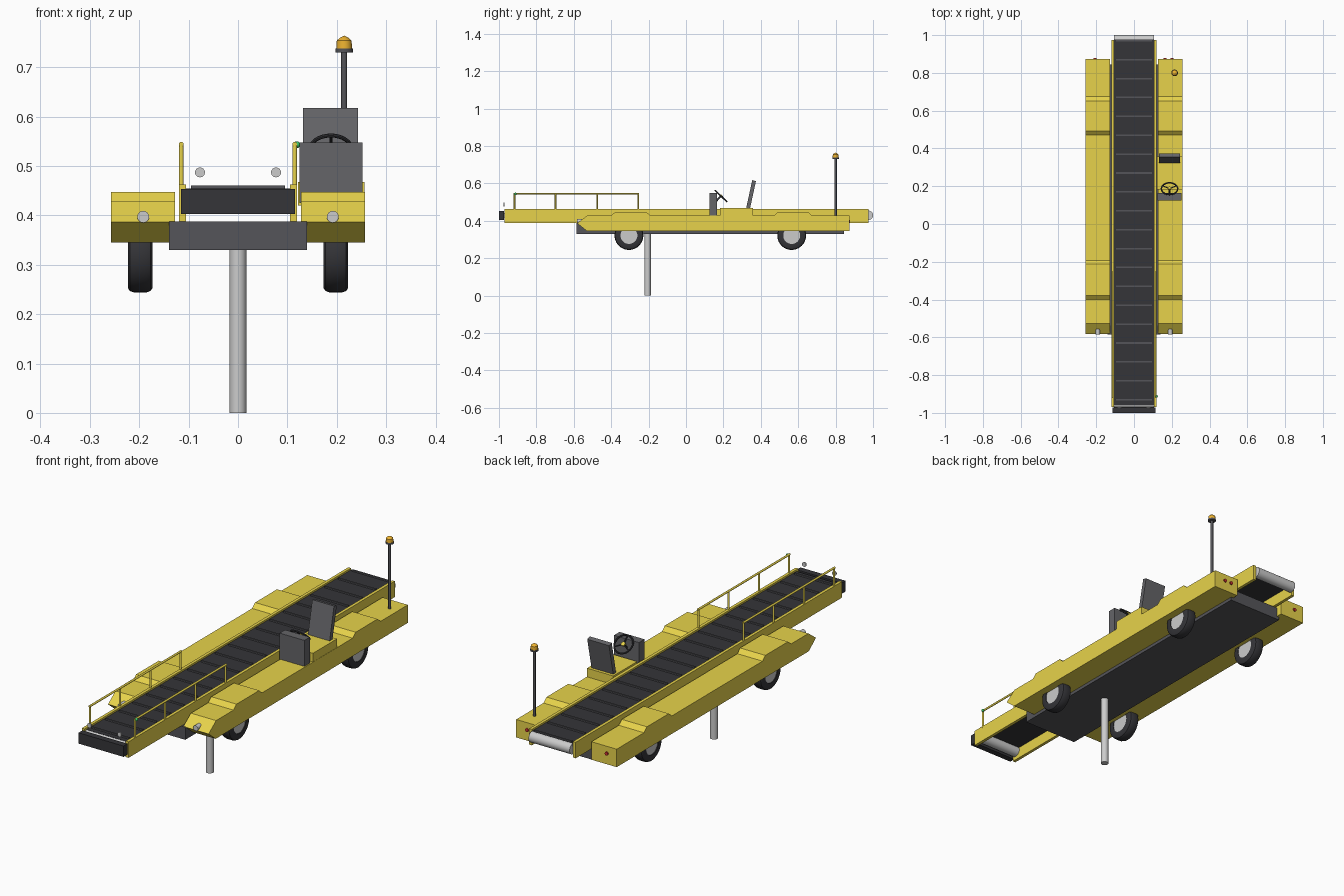
import bpy, bmesh, math
from mathutils import Vector, Matrix

if "Cube" in bpy.data.objects:
    bpy.data.objects.remove(bpy.data.objects["Cube"])


def mat(name, rgb):
    m = bpy.data.materials.new(name)
    m.diffuse_color = (*rgb, 1)
    m.use_nodes = True
    m.node_tree.nodes["Principled BSDF"].inputs["Base Color"].default_value = m.diffuse_color
    return m


YELLOW = mat("yellow_paint", (0.80, 0.65, 0.07))
BLACK = mat("rubber_black", (0.035, 0.035, 0.04))
DARK = mat("chassis_dark", (0.09, 0.09, 0.10))
SLATE = mat("cab_grey", (0.13, 0.13, 0.14))
AMBER = mat("amber", (0.85, 0.45, 0.03))
RED = mat("red_lens", (0.6, 0.03, 0.03))
GREEN = mat("green_lens", (0.05, 0.6, 0.15))
WHITE = mat("white_lens", (0.8, 0.8, 0.78))


def finish(name, bm, m=None, smooth=False):
    bmesh.ops.recalc_face_normals(bm, faces=bm.faces)
    me = bpy.data.meshes.new(name)
    bm.to_mesh(me)
    bm.free()
    ob = bpy.data.objects.new(name, me)
    bpy.context.collection.objects.link(ob)
    if m:
        me.materials.append(m)
    if smooth:
        bpy.context.view_layer.objects.active = ob
        ob.select_set(True)
        bpy.ops.object.shade_smooth_by_angle(angle=math.radians(35))
        ob.select_set(False)
    return ob


def add_box(bm, x, y, z):
    size = Matrix.Diagonal((x[1] - x[0], y[1] - y[0], z[1] - z[0], 1))
    mid = Matrix.Translation((sum(x) / 2, sum(y) / 2, sum(z) / 2))
    bmesh.ops.create_cube(bm, size=1, matrix=mid @ size)


def box(name, x, y, z, m=None):
    bm = bmesh.new()
    add_box(bm, x, y, z)
    return finish(name, bm, m)


def add_rod(bm, a, b, r, seg=16):
    a, b = Vector(a), Vector(b)
    d = b - a
    rot = d.to_track_quat('Z', 'Y').to_matrix().to_4x4()
    bmesh.ops.create_cone(bm, cap_ends=True, segments=seg, radius1=r, radius2=r,
                          depth=d.length, matrix=Matrix.Translation((a + b) / 2) @ rot)


def rod(name, a, b, r, m=None, seg=24):
    bm = bmesh.new()
    add_rod(bm, a, b, r, seg)
    return finish(name, bm, m, True)


def prism(name, profile, x0, x1, m):
    """Extrude a (y, z) outline along x."""
    bm = bmesh.new()
    f = bm.faces.new([bm.verts.new((x0, y, z)) for y, z in profile])
    ext = bmesh.ops.extrude_face_region(bm, geom=[f])
    bmesh.ops.translate(bm, vec=(x1 - x0, 0, 0),
                        verts=[v for v in ext["geom"] if isinstance(v, bmesh.types.BMVert)])
    return finish(name, bm, m)


def lathe(name, profile, matrix, m=None, seg=32, closed=False):
    """Spin an (r, z) profile about z, then place it with the matrix."""
    bm = bmesh.new()
    vs = [bm.verts.new((r, 0, z)) for r, z in profile]
    es = [bm.edges.new(p) for p in zip(vs, vs[1:] + vs[:1] if closed else vs[1:])]
    bmesh.ops.spin(bm, geom=vs + es, cent=(0, 0, 0), axis=(0, 0, 1),
                   angle=math.tau, steps=seg, use_duplicate=False)
    bmesh.ops.remove_doubles(bm, verts=bm.verts, dist=1e-5)
    bm.transform(matrix)
    return finish(name, bm, m, True)


# central chassis and support leg
box("chassis", (-0.14, 0.14), (-0.585, 0.845), (0.33, 0.388), DARK)
rod("support_leg", (0, -0.205, 0), (0, -0.205, 0.335), 0.017, None, 32)

# side bodies with raised humps over the wheels
body = [(-0.53, 0.345), (-0.582, 0.387), (-0.527, 0.428),
        (-0.40, 0.428), (-0.378, 0.447), (-0.212, 0.447), (-0.192, 0.428),
        (0.47, 0.428), (0.492, 0.447), (0.652, 0.447), (0.674, 0.428),
        (0.873, 0.428), (0.873, 0.345)]
tyre = [(0.045, -0.025), (0.068, -0.025), (0.074, -0.021), (0.077, -0.013),
        (0.077, 0.013), (0.074, 0.021), (0.068, 0.025), (0.045, 0.025)]
for side, s in (("left", -1), ("right", 1)):
    prism(f"{side}_body", body, s * 0.128, s * 0.257, YELLOW)
    # conveyor side rail
    box(f"{side}_conveyor_rail", sorted((s * 0.105, s * 0.119)), (-0.97, 0.975),
        (0.388, 0.462), YELLOW)
    # handrail with four posts
    bm = bmesh.new()
    x = s * 0.115
    for y in (-0.917, -0.697, -0.475, -0.255):
        add_rod(bm, (x, y, 0.455), (x, y, 0.545), 0.0048, 12)
    add_rod(bm, (x, -0.921, 0.544), (x, -0.251, 0.544), 0.0048, 12)
    finish(f"{side}_handrail", bm, YELLOW, True)
    # wheels
    for end, y in (("front", -0.305), ("rear", 0.565)):
        place = Matrix.Translation((s * 0.198, y, 0.321)) @ Matrix.Rotation(math.pi / 2, 4, 'Y')
        lathe(f"{side}_{end}_tyre", tyre, place, BLACK, 40, True)
        rod(f"{side}_{end}_hub", (s * 0.175, y, 0.321), (s * 0.220, y, 0.321), 0.046)
    # headlight on the lower nose, work light over the conveyor nose
    rod(f"{side}_headlight", (s * 0.192, -0.584, 0.397), (s * 0.192, -0.555, 0.397), 0.012, WHITE)
    rod(f"{side}_work_light", (s * 0.077, -0.977, 0.487), (s * 0.077, -0.971, 0.487), 0.01, WHITE)

# conveyor belt, cleats, end rollers and nose bumper
box("conveyor_belt", (-0.105, 0.105), (-0.957, 0.977), (0.44, 0.454), BLACK)
bm = bmesh.new()
for i in range(20):
    y = -0.93 + i * 0.1
    add_box(bm, (-0.095, 0.095), (y - 0.004, y + 0.004), (0.452, 0.46))
finish("belt_cleats", bm, DARK)
for end, y in (("front", -0.95), ("rear", 0.975)):
    rod(f"{end}_roller", (-0.105, y, 0.429), (0.105, y, 0.429), 0.025, None, 32)
box("nose_bumper", (-0.115, 0.115), (-1.0, -0.972), (0.403, 0.453), BLACK)

# driver station
box("seat_base", (0.122, 0.256), (0.182, 0.357), (0.42, 0.468), YELLOW)
prism("seat_back", [(0.322, 0.468), (0.342, 0.464), (0.374, 0.612), (0.354, 0.617)],
      0.132, 0.243, SLATE)
box("console", (0.125, 0.252), (0.125, 0.165), (0.425, 0.548), SLATE)
wheel_mid = Vector((0.188, 0.187, 0.532))
axis = Vector((0, 0.69, 0.72)).normalized()
tilt = Matrix.Translation(wheel_mid) @ axis.to_track_quat('Z', 'Y').to_matrix().to_4x4()
ring = [(0.043 + 0.004 * math.cos(k * math.tau / 8), 0.004 * math.sin(k * math.tau / 8))
        for k in range(8)]
lathe("steering_wheel", ring, tilt, BLACK, 32, True)
bm = bmesh.new()
for k in range(3):
    a = math.pi / 2 + k * math.tau / 3
    add_rod(bm, tilt @ Vector((0, 0, 0)),
            tilt @ Vector((0.042 * math.cos(a), 0.042 * math.sin(a), 0)), 0.003, 8)
add_rod(bm, wheel_mid, wheel_mid - axis * 0.045, 0.005, 12)
finish("steering_spokes_and_column", bm, BLACK, True)
rod("steering_hub", wheel_mid - axis * 0.004, wheel_mid + axis * 0.006, 0.009, YELLOW)

# beacon mast
rod("beacon_mast", (0.215, 0.8, 0.42), (0.215, 0.8, 0.732), 0.006, DARK)
rod("beacon_base", (0.215, 0.8, 0.73), (0.215, 0.8, 0.738), 0.0175, DARK)
lathe("beacon_lamp", [(0, 0.738), (0.016, 0.738), (0.015, 0.754), (0.008, 0.760), (0, 0.764)],
      Matrix.Translation((0.215, 0.8, 0)), AMBER, 24)

# tail lights and handrail marker lamp
for i, x in enumerate((-0.207, 0.165, 0.2)):
    rod(f"tail_light_{i + 1}", (x, 0.87, 0.395), (x, 0.878, 0.395), 0.008, RED)
bm = bmesh.new()
bmesh.ops.create_uvsphere(bm, u_segments=16, v_segments=10, radius=0.007,
                          matrix=Matrix.Translation((0.119, -0.912, 0.543)))
finish("marker_lamp", bm, GREEN, True)
